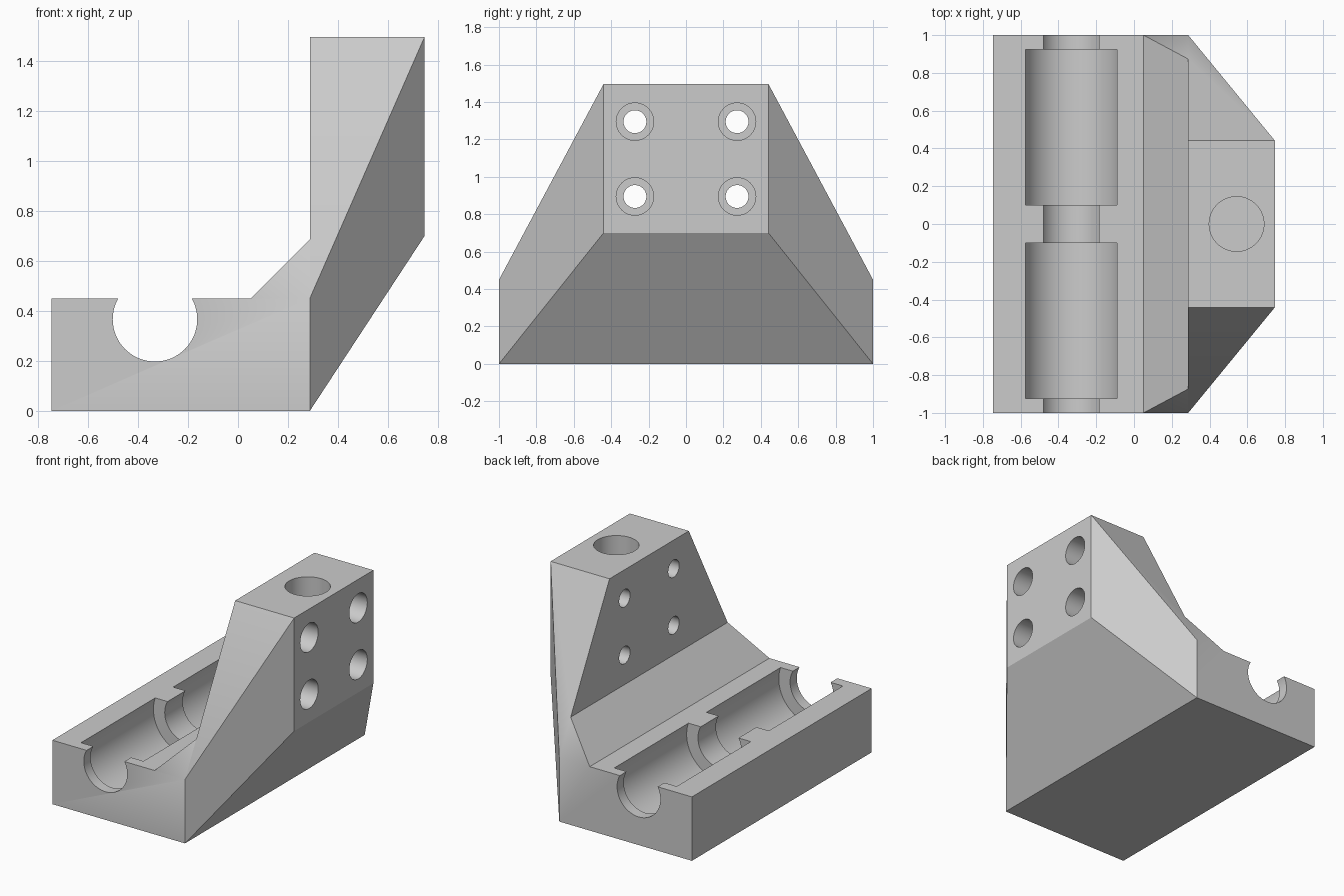
import bpy
import bmesh
import math
from mathutils import Vector

SEGMENTS = 64

cube = bpy.data.objects.get("Cube")
if cube:
    bpy.data.objects.remove(cube, do_unlink=True)

metal = bpy.data.materials.new("light grey metal")
metal.use_nodes = True
GREY = (0.6, 0.6, 0.6, 1)
metal.diffuse_color = GREY
metal.node_tree.nodes["Principled BSDF"].inputs["Base Color"].default_value = GREY


def make_object(name, bm):
    bmesh.ops.recalc_face_normals(bm, faces=bm.faces)
    mesh = bpy.data.meshes.new(name)
    bm.to_mesh(mesh)
    bm.free()
    obj = bpy.data.objects.new(name, mesh)
    bpy.context.collection.objects.link(obj)
    mesh.materials.append(metal)
    return obj


# Main dimensions
END = 0.746       # half length in x
WALL = 0.287      # inner face of the upright wall
DECK = 0.45       # top of the base
TOP = 1.496       # top of the wall
NARROW = 0.441    # half width of the wall top
FOOT = 0.05       # foot of the chamfer between base and wall
chamfer_z = DECK + WALL - FOOT
chamfer_y = 1 - (1 - NARROW) * (chamfer_z - DECK) / (TOP - DECK)

# Bracket body: one side outline, mirrored and bridged
outline = {
    "heel": (-END, 1, 0),
    "toe": (WALL, 1, 0),
    "slope_top": (END, NARROW, 0.7),
    "outer_top": (END, NARROW, TOP),
    "inner_top": (WALL, NARROW, TOP),
    "chamfer_top": (WALL, chamfer_y, chamfer_z),
    "chamfer_foot": (FOOT, 1, DECK),
    "deck_end": (-END, 1, DECK),
}
side_corner = (WALL, 1, DECK)

bm = bmesh.new()
rims = []
for sign in (1, -1):
    v = {k: bm.verts.new((x, sign * y, z)) for k, (x, y, z) in outline.items()}
    rims.append(list(v.values()))
    x, y, z = side_corner
    corner = bm.verts.new((x, sign * y, z))
    bm.faces.new([v["heel"], v["toe"], corner, v["chamfer_foot"], v["deck_end"]])
    bm.faces.new([v["toe"], v["slope_top"], v["outer_top"], corner])
    bm.faces.new([corner, v["outer_top"], v["inner_top"], v["chamfer_top"], v["chamfer_foot"]])
left, right = rims
for i in range(len(left)):
    j = (i + 1) % len(left)
    bm.faces.new([left[i], left[j], right[j], right[i]])
body = make_object("bracket_body", bm)


def add_stepped_bore(bm, origin, direction, steps):
    """Closed turned solid; steps are (distance along axis, radius)."""
    turn = Vector(direction).to_track_quat('Z', 'Y')
    rings = []
    for dist, radius in steps:
        ring = []
        for i in range(SEGMENTS):
            a = math.tau * i / SEGMENTS
            p = Vector((radius * math.cos(a), radius * math.sin(a), dist))
            ring.append(bm.verts.new(Vector(origin) + turn @ p))
        rings.append(ring)
    for a, b in zip(rings, rings[1:]):
        for i in range(SEGMENTS):
            j = (i + 1) % SEGMENTS
            bm.faces.new([a[i], a[j], b[j], b[i]])
    bm.faces.new(rings[0])
    bm.faces.new(rings[-1])


bm = bmesh.new()
# Bearing channel: two wide pockets between narrow collars
SHAFT, POCKET = 0.169, 0.257
half = [(0.1, SHAFT), (0.1, POCKET), (0.925, POCKET), (0.925, SHAFT), (1.1, SHAFT)]
channel = [(-d, r) for d, r in reversed(half)] + half
add_stepped_bore(bm, (-0.332, 0, 0.367), (0, 1, 0), channel)
# Blind hole in the wall top
add_stepped_bore(bm, (0.543, 0, TOP), (0, 0, -1), [(-0.1, 0.145), (0.75, 0.145)])
# Counterbored screw holes through the wall
for y in (-0.273, 0.273):
    for z in (0.895, 1.295):
        add_stepped_bore(bm, (END, y, z), (-1, 0, 0),
                         [(-0.1, 0.1), (0.3, 0.1), (0.3, 0.061), (0.6, 0.061)])
cutter = make_object("bore_cutter", bm)
cutter.hide_render = True

# Cut the bores, then shade
cut = body.modifiers.new("bores", 'BOOLEAN')
cut.operation = 'DIFFERENCE'
cut.solver = 'EXACT'
cut.object = cutter
bpy.ops.object.select_all(action='DESELECT')
body.select_set(True)
bpy.context.view_layer.objects.active = body
bpy.ops.object.modifier_apply(modifier=cut.name)
bpy.data.objects.remove(cutter, do_unlink=True)
bpy.ops.object.shade_smooth_by_angle(angle=math.radians(30))
